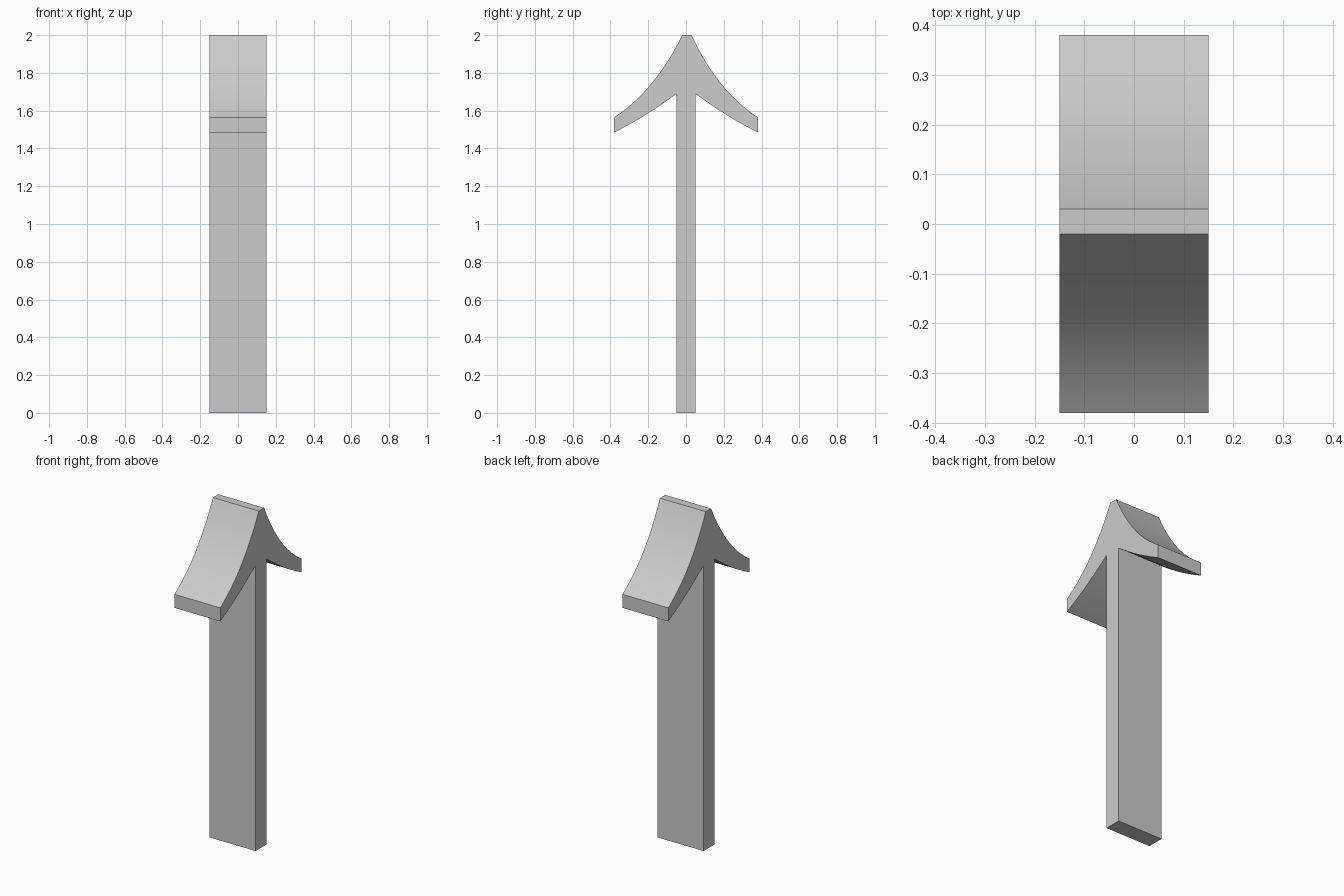
import bpy
import bmesh
import math
from mathutils import Vector

cube = bpy.data.objects.get("Cube")
if cube:
    bpy.data.objects.remove(cube, do_unlink=True)

HALF_WIDTH = 0.15
STEPS = 12

grey = bpy.data.materials.new("plain grey")
grey.use_nodes = True
colour = (0.6, 0.6, 0.6, 1)
grey.diffuse_color = colour
grey.node_tree.nodes["Principled BSDF"].inputs["Base Color"].default_value = colour


def arc(start, control, end):
    """Points on a quadratic curve in the y-z plane."""
    a, b, c = Vector(start), Vector(control), Vector(end)
    points = []
    for i in range(STEPS + 1):
        t = i / STEPS
        points.append(a * (1 - t) ** 2 + b * 2 * t * (1 - t) + c * t ** 2)
    return points


def half_outline(side, tip):
    """One side of the arrow, from the tip down to the foot of the shaft."""
    upper = arc((tip, 2), (side * 0.165, 1.705), (side * 0.38, 1.565))
    lower = arc((side * 0.38, 1.485), (side * 0.21, 1.57), (side * 0.05, 1.69))
    return upper + lower + [Vector((side * 0.05, 0))]


# Arrow: one outline of shaft and swept barbs, extruded across the width
outline = half_outline(1, 0.03) + half_outline(-1, -0.02)[::-1]
bm = bmesh.new()
face = bm.faces.new([bm.verts.new((-HALF_WIDTH, p.x, p.y)) for p in outline])
extruded = bmesh.ops.extrude_face_region(bm, geom=[face])["geom"]
moved = [v for v in extruded if isinstance(v, bmesh.types.BMVert)]
bmesh.ops.translate(bm, verts=moved, vec=(2 * HALF_WIDTH, 0, 0))
bmesh.ops.recalc_face_normals(bm, faces=bm.faces)
mesh = bpy.data.meshes.new("arrow")
bm.to_mesh(mesh)
bm.free()
mesh.materials.append(grey)

arrow = bpy.data.objects.new("arrow", mesh)
bpy.context.collection.objects.link(arrow)
bpy.context.view_layer.objects.active = arrow
arrow.select_set(True)
bpy.ops.object.shade_smooth_by_angle(angle=math.radians(30))
